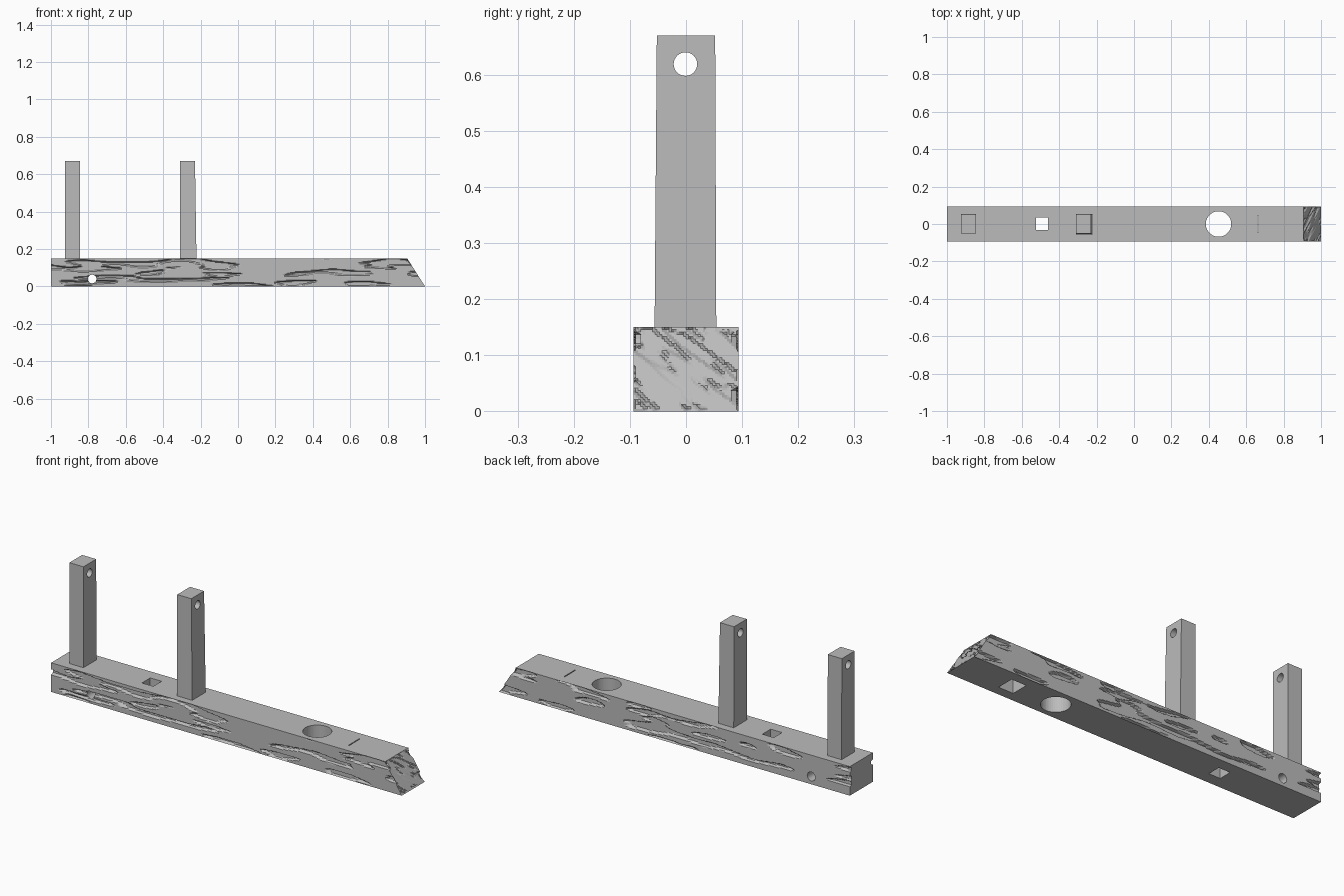
import bpy, bmesh, math
from mathutils import Matrix, Vector, noise

if "Cube" in bpy.data.objects:
    bpy.data.objects.remove(bpy.data.objects["Cube"])

GREY = (0.5, 0.5, 0.5, 1)
mat = bpy.data.materials.new("weathered grey")
mat.use_nodes = True
mat.diffuse_color = GREY
mat.node_tree.nodes["Principled BSDF"].inputs["Base Color"].default_value = GREY

HALF, TOP, BEVEL = 0.094, 0.15, 0.095   # beam half width, height, nose run


def make_object(name, bm):
    bmesh.ops.recalc_face_normals(bm, faces=bm.faces)
    mesh = bpy.data.meshes.new(name)
    bm.to_mesh(mesh)
    bm.free()
    mesh.materials.append(mat)
    obj = bpy.data.objects.new(name, mesh)
    bpy.context.collection.objects.link(obj)
    return obj


def add_block(bm, low, high, top_x=None, top_y=None):
    """Box between two corners; the top may have its own x and y range."""
    low, high = Vector(low), Vector(high)
    verts = bmesh.ops.create_cube(bm, size=1)["verts"]
    for v in verts:
        up = v.co.z > 0
        xr = top_x if up and top_x else (low.x, high.x)
        yr = top_y if up and top_y else (low.y, high.y)
        v.co = (xr[v.co.x > 0], yr[v.co.y > 0], high.z if up else low.z)


def add_rod(bm, centre, radius, length, axis, sides=32):
    turn = {"X": Matrix.Rotation(math.pi / 2, 4, "Y"),
            "Y": Matrix.Rotation(math.pi / 2, 4, "X"),
            "Z": Matrix.Identity(4)}[axis]
    bmesh.ops.create_cone(bm, cap_ends=True, segments=sides, radius1=radius,
                          radius2=radius, depth=length,
                          matrix=Matrix.Translation(centre) @ turn)


def cut(obj, bm):
    """Subtract a set of solids, then discard the cutter."""
    cutter = make_object(obj.name + "_cutter", bm)
    cutter.hide_render = True
    mod = obj.modifiers.new("holes", "BOOLEAN")
    mod.operation, mod.solver, mod.object = "DIFFERENCE", "EXACT", cutter
    bpy.context.view_layer.objects.active = obj
    bpy.ops.object.modifier_apply(modifier=mod.name)
    bpy.data.objects.remove(cutter)


def add_grid(bm, point, nu, nv):
    rows = [[bm.verts.new(point(i / nu, j / nv)) for j in range(nv + 1)]
            for i in range(nu + 1)]
    for a, b in zip(rows, rows[1:]):
        for j in range(nv):
            bm.faces.new((a[j], b[j], b[j + 1], a[j + 1]))


def groove(along, across, seed, threshold):
    """0 on the flat wood, 1 at the bottom of a crack in the grain."""
    n = noise.noise(Vector((along, across, seed)))
    return min(max((n - threshold) / 0.12, 0), 1)


# Beam: gridded sides and ends, closed with flat top and bottom
bm = bmesh.new()
NX, NY, NZ = 260, 44, 36


def side(y):
    return lambda u, v: (-1 + u * (2 - BEVEL * v), y, TOP * v)


add_grid(bm, side(-HALF), NX, NZ)
add_grid(bm, side(HALF), NX, NZ)
add_grid(bm, lambda u, v: (1 - BEVEL * v, HALF * (2 * u - 1), TOP * v), NY, NZ)
add_grid(bm, lambda u, v: (-1, HALF * (2 * u - 1), TOP * v), 1, NZ)
bmesh.ops.remove_doubles(bm, verts=bm.verts, dist=0.0005)
bmesh.ops.holes_fill(bm, edges=[e for e in bm.edges if e.is_boundary], sides=0)

# Wavy grain on the long sides, slanting saw marks on the nose
for v in bm.verts:
    x, y, z = v.co
    if not 0.001 < z < TOP - 0.001:
        continue
    nose = abs(x - (1 - BEVEL * z / TOP)) < 0.001
    if abs(abs(y) - HALF) < 0.001:
        wave = z + 0.006 * math.sin(7 * x) + 0.003 * math.sin(17 * x + y * 30)
        depth = 0.014 * groove(x * 4.5, wave * 42, y * 50, 0.17)
        v.co.y -= math.copysign(depth, y)
    elif nose:
        v.co.x -= 0.006 * groove((y - z) * 7, (z + 0.8 * y) * 75, 3.3, 0.12)
beam = make_object("beam", bm)

# Beam openings: round hole, square hole, cross pin hole, wedge-shaped slot
bm = bmesh.new()
add_rod(bm, (0.452, 0, 0.08), 0.068, 0.4, "Z", 48)
add_rod(bm, (-0.78, 0, 0.04), 0.023, 0.4, "Y")
add_block(bm, (-0.525, -0.033, -0.1), (-0.46, 0.035, 0.3))
add_block(bm, (0.66, -0.045, -0.002), (0.745, 0.045, 0.152), top_x=(0.66, 0.664))
cut(beam, bm)

# Two upright posts, each with a pin hole near the top
posts = {"end_post": ((-0.925, -0.845), (-0.925, -0.845), -0.052),
         "middle_post": ((-0.31, -0.222), (-0.31, -0.23), -0.056)}
for name, (base_x, top_x, base_y) in posts.items():
    bm = bmesh.new()
    add_block(bm, (base_x[0], base_y, 0.148), (base_x[1], 0.054, 0.67),
              top_x=top_x, top_y=(-0.052, 0.052))
    post = make_object(name, bm)
    bm = bmesh.new()
    add_rod(bm, (sum(top_x) / 2, -0.001, 0.619), 0.021, 0.3, "X")
    cut(post, bm)
